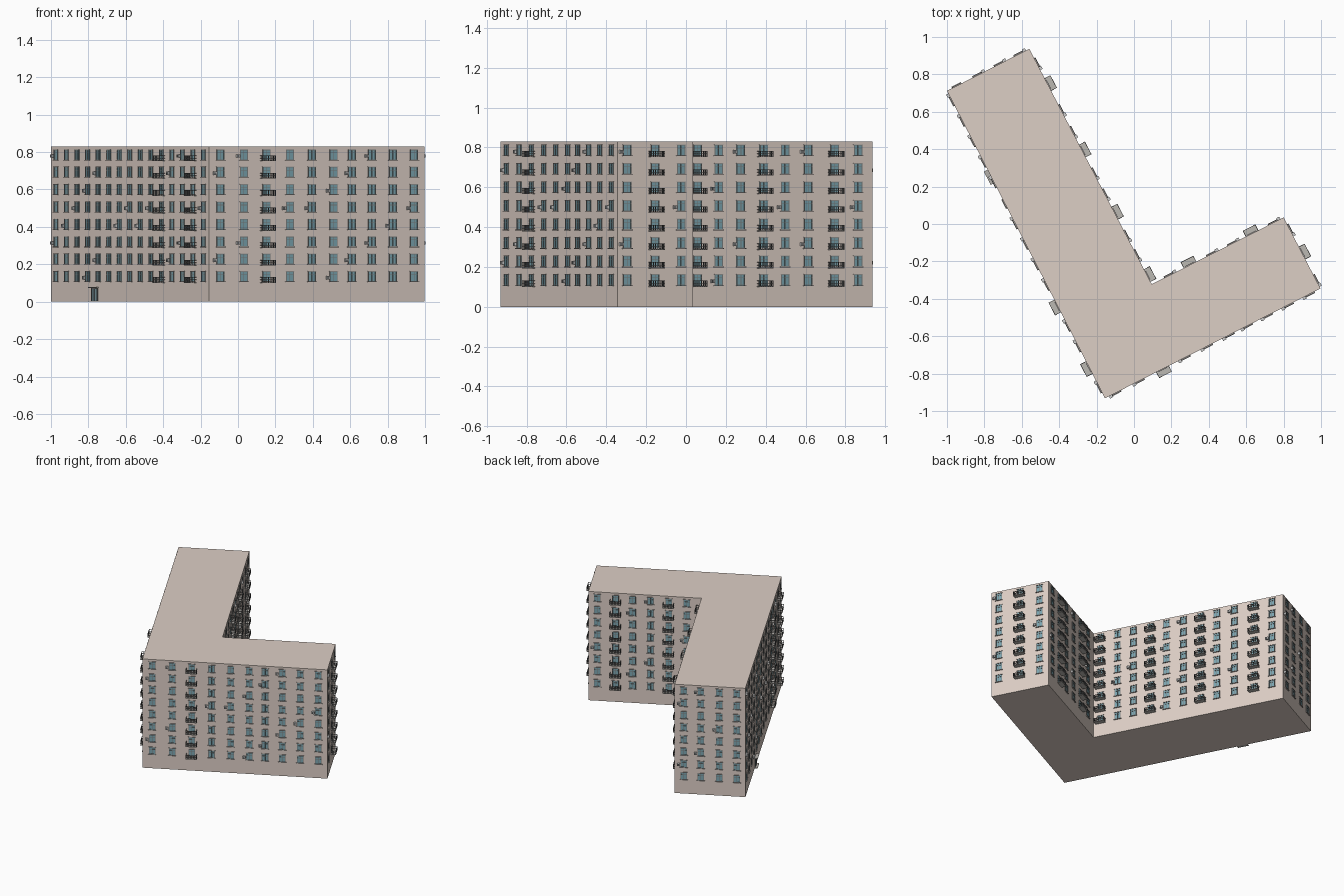
import bpy, bmesh
from mathutils import Matrix, Vector

if "Cube" in bpy.data.objects:
    bpy.data.objects.remove(bpy.data.objects["Cube"])

H = 0.83
ROWS = [0.786 - 0.093 * r for r in range(8)]
A, F, E, D, C, B = [(-1, .712), (-.155, -.932), (.997, -.345), (.80, .035), (.095, -.322), (-.56, .937)]

# Each facade: start, end, column fractions, balcony columns, air conditioner columns by row
FACADES = [
    (A, F, [(i + .5) / 15 for i in range(15)], (10, 13),
     [(0, 12), (4, 11), (3,), (2, 7, 9, 14), (1, 6, 8)]),
    (F, E, [.053, .161, .267, .374, .477, .578, .663, .756, .853, .951], (2,),
     [(1, 7), (0, 6), (5,), (3, 4, 9), (8,)]),
    (E, D, [.13, .50, .84], (1,), [(0,), (), (), (2,), ()]),
    (D, C, [.08, .24, .39, .55, .71, .87], (1, 4), [(3,), (2,), (), (5,), (0,)]),
    (C, B, [.037, .127, .21, .302, .385, .474, .566, .65, .743, .848, .941], (0, 3, 6, 9),
     [(5, 8), (), (4,), (2, 7, 10), (1,)]),
    (B, A, [.13, .37, .63, .88], (), [(1,), (0,), (), (2,), ()]),
]

parts = {}


def box(part, m, x0, x1, y0, y1, z0, z1):
    """Box in facade space: x along wall, y outward, z up."""
    bm = parts.setdefault(part, bmesh.new())
    t = Matrix.Translation(((x0 + x1) / 2, (y0 + y1) / 2, (z0 + z1) / 2))
    s = Matrix.Diagonal((x1 - x0, y1 - y0, z1 - z0, 1))
    bmesh.ops.create_cube(bm, size=1, matrix=m @ t @ s)


def window(m):
    w, h = .023, .027
    box("window_glass", m, -w, w, -.002, .001, -h, h)
    for s in (-1, 1):
        x = s * (w - .002)
        box("window_frames", m, x - .002, x + .002, -.002, .004, -h, h)
    for z in (-h + .002, .010, h - .002):
        box("window_frames", m, -w, w, -.002, .0035, z - .0015, z + .0015)
    box("window_frames", m, -.0015, .0015, -.002, .003, -h, h)
    box("window_sills", m, -.028, .028, -.002, .008, -h - .003, -h)
    box("window_sills", m, -.026, .026, -.002, .005, h, h + .002)


def balcony(m):
    w, d, z0, z1 = .038, .035, -.031, -.004
    box("balcony_slabs", m, -w, w, -.002, d, z0 - .004, z0)
    for z in (z1, (z0 + z1) / 2):
        box("balcony_railings", m, -w, w, d - .003, d, z - .0025, z)
        for x in (-w, w - .003):
            box("balcony_railings", m, x, x + .003, 0, d, z - .0025, z)
    for i in range(8):
        x = -w + .0015 + i * (2 * w - .003) / 7
        box("balcony_railings", m, x - .0012, x + .0012, d - .003, d, z0, z1)
    for x in (-w, w - .003):
        for y in (.008, .02):
            box("balcony_railings", m, x, x + .003, y, y + .002, z0, z1)


def air_conditioner(m):
    box("air_conditioners", m, -.045, -.025, -.002, .013, -.016, .002)
    box("air_conditioner_grilles", m, -.042, -.031, .012, .014, -.013, -.001)


def facade_matrix(a, b, f, z):
    a, b = Vector((*a, 0)), Vector((*b, 0))
    x = (b - a).normalized()
    y = Vector((x.y, -x.x, 0))
    p = a.lerp(b, f)
    # mirrored axes; normals are recalculated when finishing
    return Matrix(((x.x, y.x, 0, p.x), (x.y, y.y, 0, p.y), (0, 0, 1, z), (0, 0, 0, 1)))


# L-shaped main block
walls = parts["building_walls"] = bmesh.new()
base = walls.faces.new([walls.verts.new((*p, 0)) for p in (A, F, E, D, C, B)])
ext = bmesh.ops.extrude_face_region(walls, geom=[base], use_keep_orig=True)
bmesh.ops.translate(walls, vec=(0, 0, H), verts=[v for v in ext["geom"] if isinstance(v, bmesh.types.BMVert)])

# Windows, balconies and air conditioners on every floor
for a, b, cols, balconies, acs in FACADES:
    for r, z in enumerate(ROWS):
        for c, f in enumerate(cols):
            m = facade_matrix(a, b, f, z)
            window(m)
            if c in balconies:
                balcony(m)
            if c in acs[r % 5]:
                air_conditioner(m)

# Entrance door with frame, canopy and step
m = facade_matrix(A, F, .278, 0)
box("door_panels", m, -.032, .032, -.002, .003, .004, .07)
for x in (-.034, -.002, .030):
    box("door_frame", m, x, x + .004, -.002, .006, 0, .072)
box("door_frame", m, -.034, .034, -.002, .006, .068, .072)
box("door_canopy", m, -.04, .04, -.002, .022, .073, .078)
box("door_step", m, -.04, .04, -.002, .02, 0, .004)

COLORS = {
    "building_walls": (.72, .62, .56), "window_glass": (.20, .38, .44),
    "window_frames": (.20, .22, .22), "window_sills": (.42, .40, .38),
    "balcony_slabs": (.50, .48, .45), "balcony_railings": (.10, .10, .10),
    "air_conditioners": (.55, .55, .53), "air_conditioner_grilles": (.15, .15, .15),
    "door_panels": (.20, .32, .36), "door_frame": (.12, .12, .12),
    "door_canopy": (.45, .43, .40), "door_step": (.45, .43, .40),
}

# Turn every part into a coloured object
for name, bm in parts.items():
    bmesh.ops.recalc_face_normals(bm, faces=bm.faces)
    mesh = bpy.data.meshes.new(name)
    bm.to_mesh(mesh)
    bm.free()
    mat = bpy.data.materials.new(name)
    mat.diffuse_color = (*COLORS[name], 1)
    mat.use_nodes = True
    mat.node_tree.nodes["Principled BSDF"].inputs["Base Color"].default_value = mat.diffuse_color
    mesh.materials.append(mat)
    bpy.context.collection.objects.link(bpy.data.objects.new(name, mesh))
